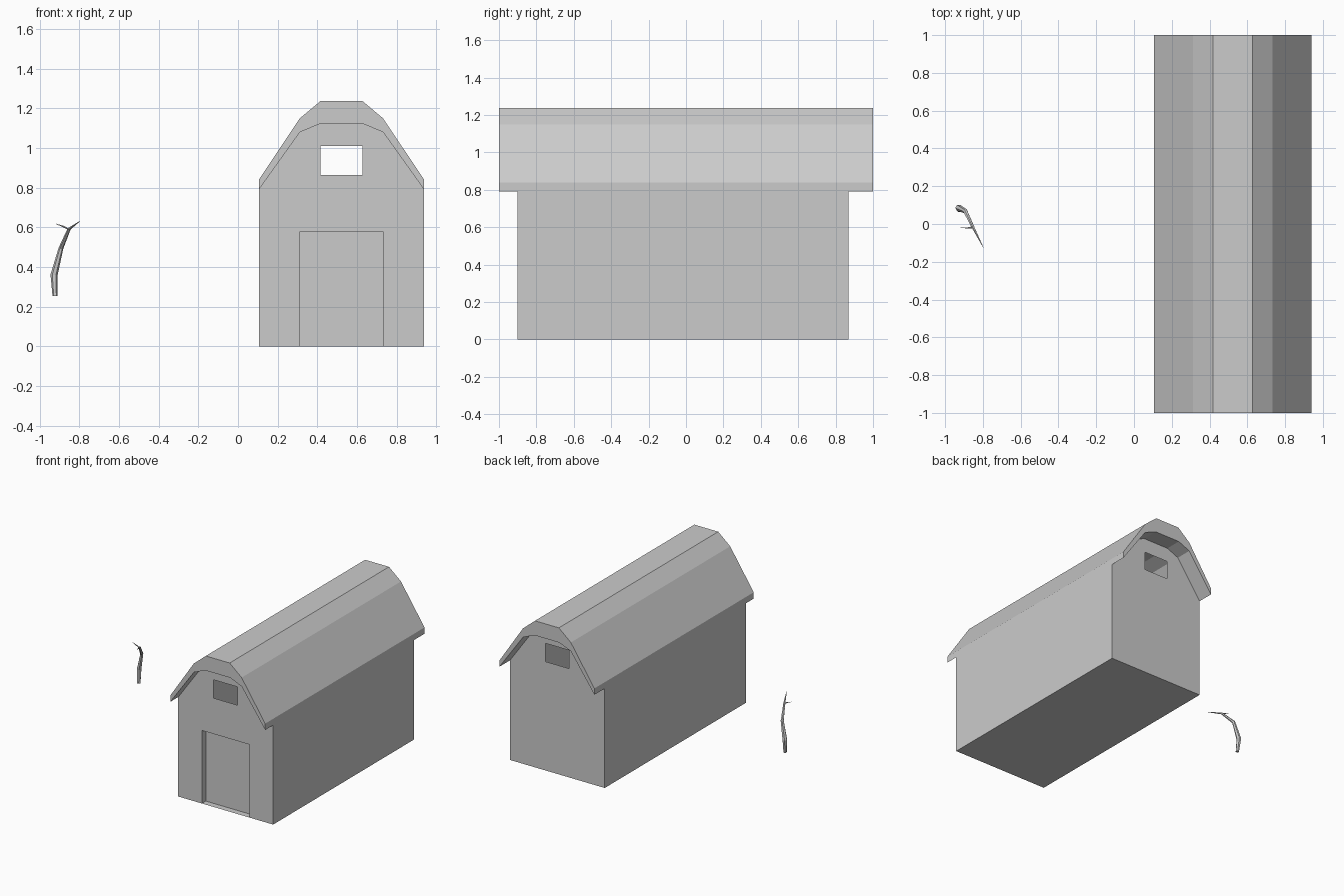
import bpy, bmesh, math
from mathutils import Vector

if "Cube" in bpy.data.objects:
    bpy.data.objects.remove(bpy.data.objects["Cube"])

CX = 0.522  # barn centre line


def finish(bm, name):
    bmesh.ops.remove_doubles(bm, verts=bm.verts, dist=0.0005)
    bmesh.ops.recalc_face_normals(bm, faces=bm.faces)
    me = bpy.data.meshes.new(name)
    bm.to_mesh(me)
    bm.free()
    ob = bpy.data.objects.new(name, me)
    bpy.context.collection.objects.link(ob)
    return ob


def mirrored(half):
    # left half profile (offset from centre, z), completed on the right
    return [(CX - d, z) for d, z in half] + [(CX + d, z) for d, z in reversed(half)]


def strip(bm, pts, y0, y1, closed=False):
    n = len(pts)
    for i in range(n if closed else n - 1):
        (xa, za), (xb, zb) = pts[i], pts[(i + 1) % n]
        bm.faces.new([bm.verts.new(c) for c in
                      ((xa, y0, za), (xb, y0, zb), (xb, y1, zb), (xa, y1, za))])


def panel(bm, loops, y):
    # flat face at y; the loops after the first are holes
    edges = []
    for loop in loops:
        vs = [bm.verts.new((x, y, z)) for x, z in loop]
        edges += [bm.edges.new((vs[i], vs[i - 1])) for i in range(len(vs))]
    bmesh.ops.triangle_fill(bm, edges=edges, use_beauty=True, use_dissolve=False,
                            normal=(0, -1, 0))


outer = mirrored([(0.417, 0.84), (0.21, 1.15), (0.105, 1.238)])
inner = mirrored([(0.417, 0.79), (0.21, 1.08), (0.11, 1.122)])
window = mirrored([(0.105, 0.865), (0.105, 1.01)])
door = mirrored([(0.21, 0), (0.21, 0.58)])
base = [(CX - 0.417, 0), (CX + 0.417, 0)]
F, B, RECESS = -0.90, 0.87, 0.05

# barn walls: hollow shell with recessed door and open windows
bm = bmesh.new()
panel(bm, [[base[0]] + door + [base[1]] + inner[::-1], window], F)
panel(bm, [base + inner[::-1], window], B)
strip(bm, door, F, F + RECESS)
panel(bm, [door], F + RECESS)
strip(bm, base, F, B)
strip(bm, [base[0], inner[0]], F, B)
strip(bm, [base[1], inner[-1]], F, B)
finish(bm, "barn_walls")

# gambrel roof: thick arch profile running the full length
bm = bmesh.new()
profile = outer + inner[::-1]
strip(bm, profile, -1, 1, closed=True)
for y in (-1, 1):
    for i in range(len(outer) - 1):
        q = (outer[i], outer[i + 1], inner[i + 1], inner[i])
        bm.faces.new([bm.verts.new((x, y, z)) for x, z in q])
finish(bm, "barn_roof")


def limb(name, path, sides=6):
    # tapered low-poly tube along (x, y, z, radius) points
    bm = bmesh.new()
    pts = [Vector(p[:3]) for p in path]
    rings = []
    for i, p in enumerate(pts):
        t = pts[min(i + 1, len(pts) - 1)] - pts[max(i - 1, 0)]
        q = Vector((0, 0, 1)).rotation_difference(t)
        if i == 0:
            q.identity()
        r = path[i][3]
        rings.append([bm.verts.new(p + q @ Vector((r * math.cos(a), r * math.sin(a), 0)))
                      for a in (math.tau * k / sides for k in range(sides))])
    for a, b in zip(rings, rings[1:]):
        for k in range(sides):
            j = (k + 1) % sides
            bm.faces.new((a[k], a[j], b[j], b[k]))
    bm.faces.new(rings[0])
    bm.faces.new(rings[-1])
    return finish(bm, name)


# bent branch and its side twig
limb("branch", [(-0.923, 0.074, 0.255, 0.013), (-0.928, 0.085, 0.36, 0.018),
                (-0.893, 0.068, 0.495, 0.012), (-0.852, -0.018, 0.592, 0.008),
                (-0.798, -0.124, 0.631, 0.001)])
limb("side_twig", [(-0.852, -0.018, 0.588, 0.007), (-0.878, -0.021, 0.603, 0.004),
                   (-0.918, -0.019, 0.618, 0.001)])
